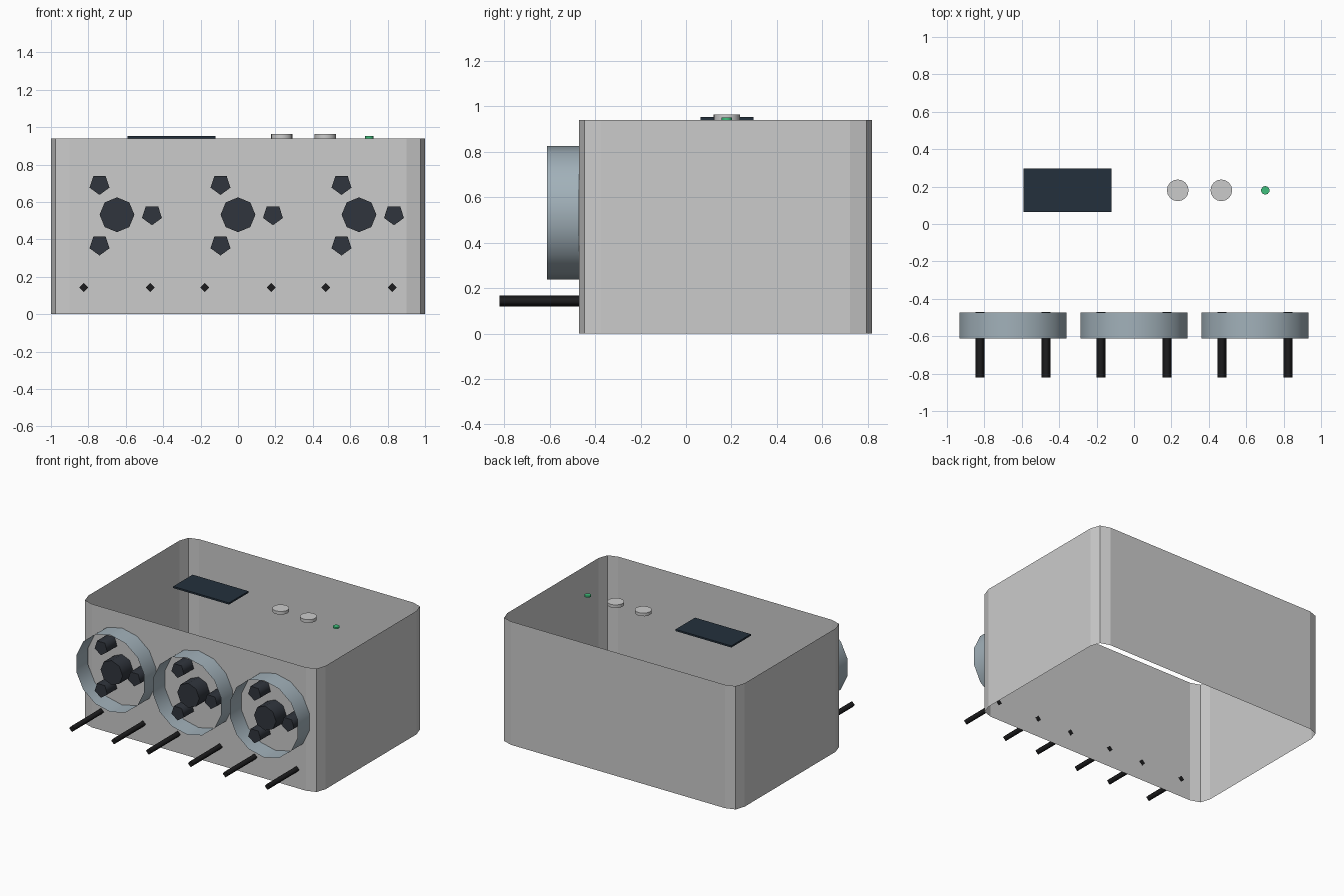
import bpy, bmesh, math
from mathutils import Matrix, Vector

if "Cube" in bpy.data.objects:
    bpy.data.objects.remove(bpy.data.objects["Cube"])


def material(name, rgb):
    m = bpy.data.materials.new(name)
    m.diffuse_color = (*rgb, 1)
    m.use_nodes = True
    m.node_tree.nodes["Principled BSDF"].inputs["Base Color"].default_value = m.diffuse_color
    return m


STEEL = material("steel", (0.36, 0.44, 0.49))
DARK = material("dark_socket", (0.030, 0.036, 0.047))
BLACK = material("black", (0.012, 0.012, 0.013))
GLASS = material("dark_glass", (0.017, 0.030, 0.046))
GREEN = material("green", (0.05, 0.52, 0.20))


def finish(name, bm, mat=None):
    mesh = bpy.data.meshes.new(name)
    bm.normal_update()
    bm.to_mesh(mesh)
    bm.free()
    obj = bpy.data.objects.new(name, mesh)
    bpy.context.collection.objects.link(obj)
    if mat:
        mesh.materials.append(mat)
    return obj


def cylinder(name, start, end, radius, sides, mat=None, caps=True, turn=0.0):
    """Smooth-sided cylinder with crisp caps; vertex zero points to local +y."""
    start, end = Vector(start), Vector(end)
    length = (end - start).length
    bm = bmesh.new()
    bmesh.ops.create_cone(bm, cap_ends=caps, segments=sides,
                          radius1=radius, radius2=radius, depth=length)
    bm.normal_update()
    for f in bm.faces:
        f.smooth = abs(f.normal.z) < 0.5
    for e in bm.edges:
        if abs(e.verts[0].co.z - e.verts[1].co.z) < 1e-5:
            e.smooth = False
    # put a vertex exactly on +y, then spin by the requested angle
    v = max(bm.verts, key=lambda v: v.co.y)
    bm.transform(Matrix.Rotation(math.atan2(v.co.x, v.co.y) + turn, 4, 'Z'))
    if abs(end.y - start.y) > 1e-5:
        # local +y becomes world +z, axis runs along y
        bm.transform(Matrix.Rotation(math.pi / 2, 4, 'X'))
    bm.transform(Matrix.Translation((start + end) / 2))
    return finish(name, bm, mat)


# housing: open wall loop with two-step softened corners
X, FRONT, BACK, H, R = 1.0, -0.472, 0.82, 0.94, 0.098
cy, hy = (FRONT + BACK) / 2, (BACK - FRONT) / 2
loop = []
for sx, sy in ((1, -1), (1, 1), (-1, 1), (-1, -1)):
    pts = [(R, 0), (R / 4, R / 4), (0, R)]
    if sx * sy > 0:
        pts.reverse()
    loop += [(sx * (X - a), cy + sy * (hy - b)) for a, b in pts]
bm = bmesh.new()
low = [bm.verts.new((x, y, 0)) for x, y in loop]
high = [bm.verts.new((x, y, H)) for x, y in loop]
for i in range(len(loop)):
    j = (i + 1) % len(loop)
    bm.faces.new((low[i], low[j], high[j], high[i]))
finish("housing", bm)

# three sockets, each with collar, hub, three posts and two pins
Z = 0.532
for n, x in enumerate((-0.647, 0.0, 0.647), 1):
    cylinder(f"collar_{n}", (x, FRONT, Z), (x, -0.613, Z), 0.293, 14, STEEL, caps=False)
    cylinder(f"hub_{n}", (x, FRONT - 0.002, Z), (x, -0.598, Z), 0.093, 8, DARK)
    for k in range(3):
        a = k * math.tau / 3
        px, pz = x + 0.187 * math.cos(a), Z + 0.187 * math.sin(a)
        cylinder(f"post_{n}_{k + 1}", (px, FRONT - 0.002, pz), (px, -0.592, pz),
                 0.056, 5, DARK, turn=math.pi)
    for side, dx in (("left", -0.177), ("right", 0.177)):
        cylinder(f"pin_{n}_{side}", (x + dx, FRONT + 0.002, 0.143),
                 (x + dx, -0.822, 0.143), 0.024, 4, BLACK)

# screen
bm = bmesh.new()
bmesh.ops.create_cube(bm, size=1)
bm.transform(Matrix.Translation((-0.355, 0.18, 0.9465)) @ Matrix.Diagonal((0.47, 0.234, 0.013, 1)))
finish("screen", bm, GLASS)

# buttons and indicator lamp
for n, x in enumerate((0.234, 0.467), 1):
    cylinder(f"button_{n}", (x, 0.18, H), (x, 0.18, 0.964), 0.058, 16)
cylinder("indicator_lamp", (0.702, 0.18, H), (0.702, 0.18, 0.952), 0.023, 10, GREEN)
